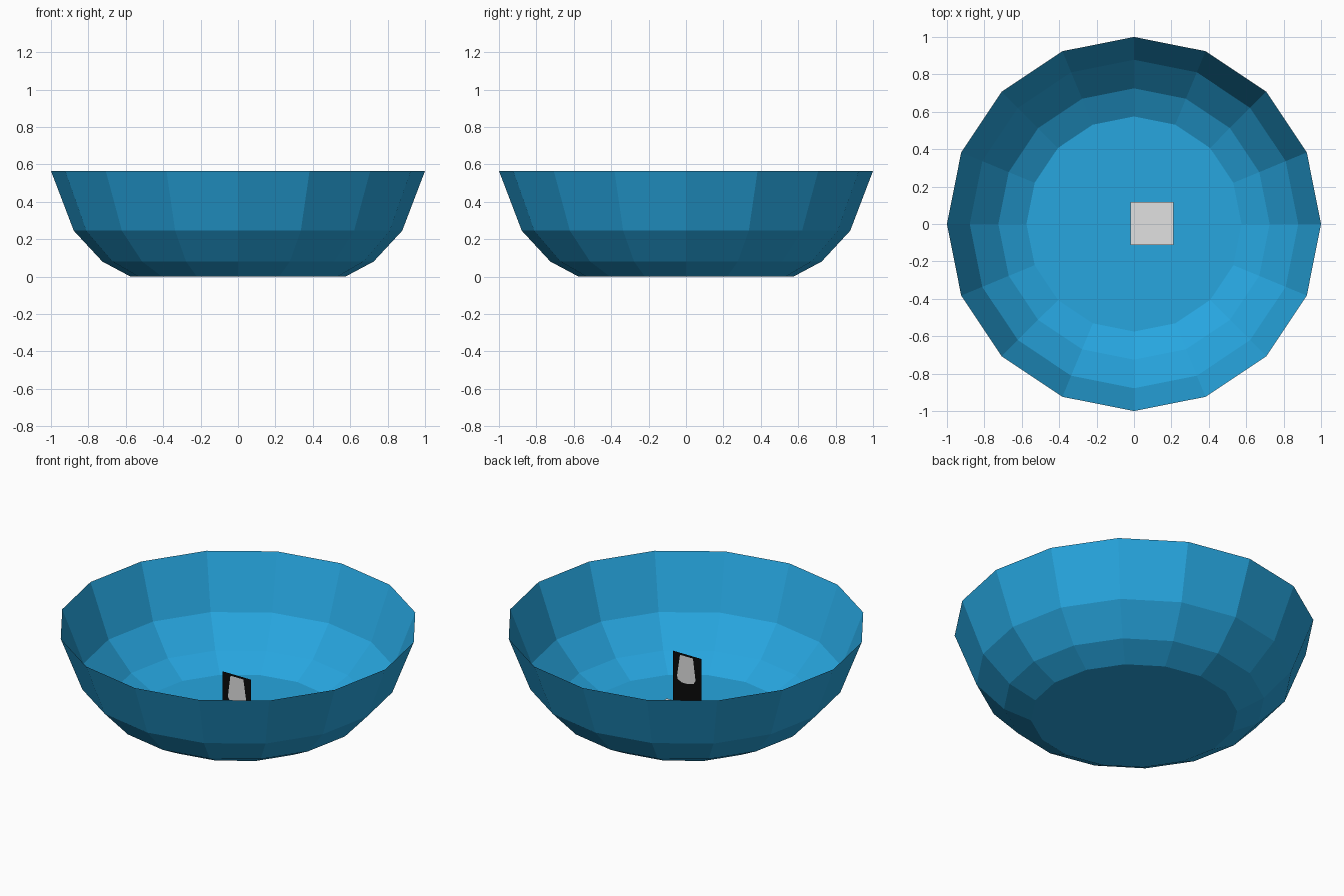
import bpy, math

if "Cube" in bpy.data.objects:
    bpy.data.objects.remove(bpy.data.objects["Cube"])

def material(name, rgb):
    m = bpy.data.materials.new(name)
    m.diffuse_color = (*rgb, 1)
    m.use_nodes = True
    m.node_tree.nodes["Principled BSDF"].inputs["Base Color"].default_value = m.diffuse_color
    return m

BLUE = material("blue plastic", (0.02, 0.38, 0.74))
GREY = material("light grey", (0.75, 0.75, 0.75))
BLACK = material("black", (0.003, 0.003, 0.003))

def build(name, verts, faces, mat):
    me = bpy.data.meshes.new(name)
    me.from_pydata(verts, [], faces)
    me.materials.append(mat)
    me.update()
    ob = bpy.data.objects.new(name, me)
    bpy.context.collection.objects.link(ob)
    return ob

# Bowl: a 16-sided single-wall lathe with a flat floor
N = 16
profile = [(0.575, 0.0), (0.725, 0.08), (0.878, 0.245), (1.0, 0.565)]
verts = [(r * math.cos(2 * math.pi * i / N), r * math.sin(2 * math.pi * i / N), z)
         for r, z in profile for i in range(N)]
faces = [tuple(reversed(range(N)))]
for k in range(len(profile) - 1):
    for i in range(N):
        j = (i + 1) % N
        faces.append((k * N + i, k * N + j, (k + 1) * N + j, (k + 1) * N + i))
build("bowl", verts, faces, BLUE)

# Flat square plate lying just above the floor
x0, x1, y0, y1, zp = -0.02, 0.21, -0.113, 0.118, 0.02
build("floor_plate", [(x0, y0, zp), (x1, y0, zp), (x1, y1, zp), (x0, y1, zp)],
      [(0, 1, 2, 3)], GREY)

# Thin upright black card along the front edge of the plate
xl, xr, yc, top = -0.024, 0.17, -0.115, 0.323
build("upright_card", [(xl, yc, zp), (xr, yc, zp), (xr, yc, top), (xl, yc, top)],
      [(0, 1, 2, 3)], BLACK)

# Grey rounded patch shown on both sides of the card
outline = [(0.055, 0.312), (0.038, 0.18), (0.05, 0.158), (0.09, 0.146),
           (0.13, 0.146), (0.158, 0.158), (0.163, 0.18), (0.143, 0.312)]
for side, s in (("front", -1), ("back", 1)):
    idx = tuple(range(len(outline)))
    build("card_patch_" + side, [(xl + x, yc + s * 0.003, z) for x, z in outline],
          [idx if s < 0 else idx[::-1]], GREY)
